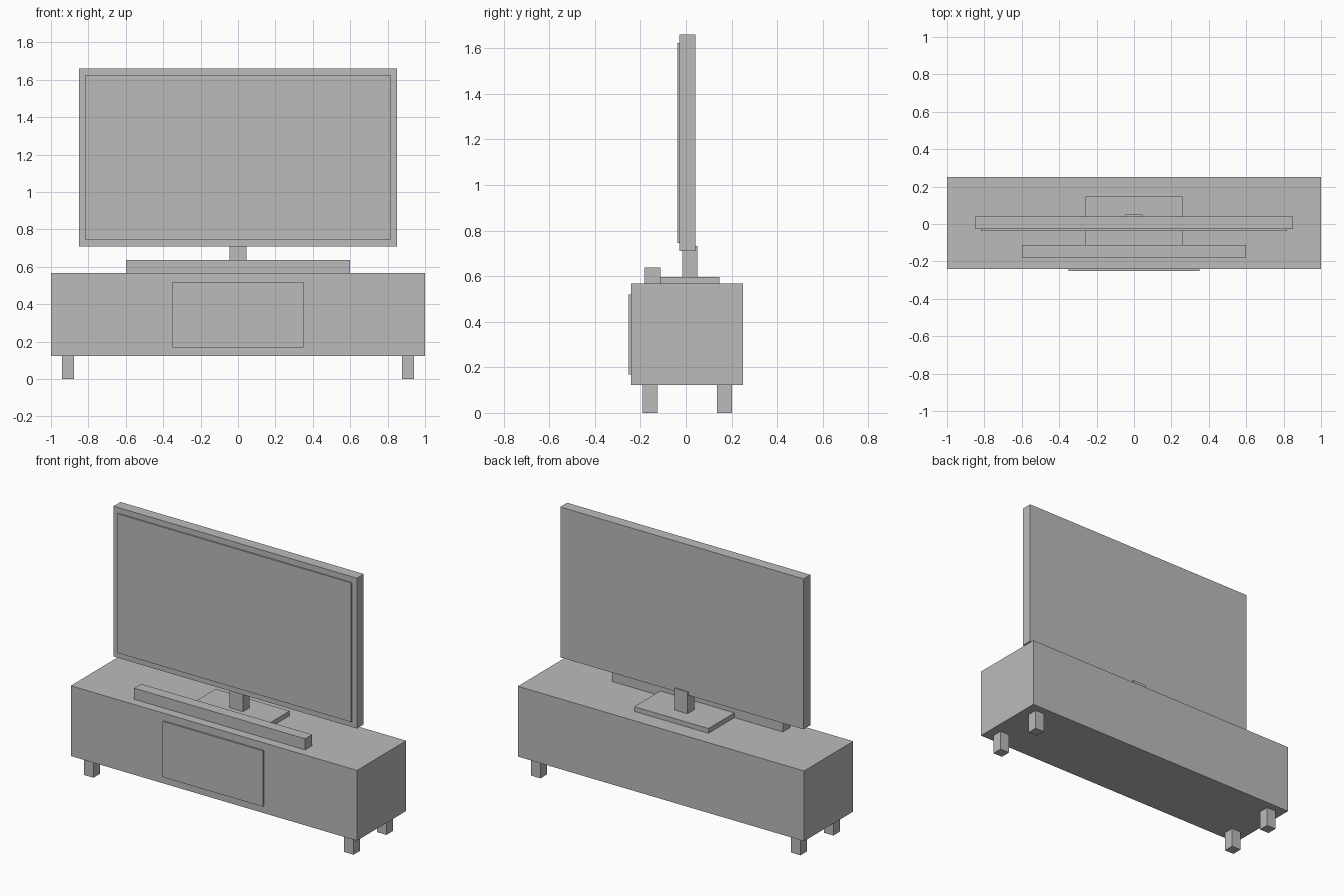
import bpy

cube = bpy.data.objects.get("Cube")
if cube:
    bpy.data.objects.remove(cube, do_unlink=True)

# Single plain grey finish
grey = bpy.data.materials.new("plain_grey")
grey.use_nodes = True
colour = (0.5, 0.5, 0.5, 1)
grey.diffuse_color = colour
grey.node_tree.nodes["Principled BSDF"].inputs["Base Color"].default_value = colour


def box(name, x, y, z):
    """Box spanning the (low, high) range on each axis."""
    spans = (x, y, z)
    bpy.ops.mesh.primitive_cube_add(size=1, location=[(a + b) / 2 for a, b in spans])
    ob = bpy.context.object
    ob.name = name
    ob.scale = [b - a for a, b in spans]
    bpy.ops.object.transform_apply(location=False, rotation=False, scale=True)
    ob.data.materials.append(grey)
    return ob


def centred(width):
    return (-width / 2, width / 2)


# Cabinet with a raised door panel
FLOOR, TOP = 0.123, 0.567
box("cabinet", centred(2), (-0.241, 0.25), (FLOOR, TOP))
box("door_panel", centred(0.7), (-0.252, -0.241), (0.168, 0.52))

# Four square legs
for side, sx in (("right", -1), ("left", 1)):
    for end, y in (("front", -0.159), ("back", 0.169)):
        x = sx * 0.909
        box(f"{end}_{side}_leg", (x - 0.033, x + 0.033),
            (y - 0.033, y + 0.033), (0, FLOOR))

# Soundbar
box("soundbar", centred(1.195), (-0.183, -0.113), (TOP, 0.637))

# Television with stand
box("stand_base", centred(0.518), (-0.13, 0.146), (TOP, 0.597))
box("stand_neck", centred(0.093), (-0.016, 0.05), (0.597, 0.733))
box("television_body", centred(1.7), (-0.028, 0.041), (0.71, 1.66))
box("screen", centred(1.634), (-0.037, -0.028), (0.745, 1.624))
